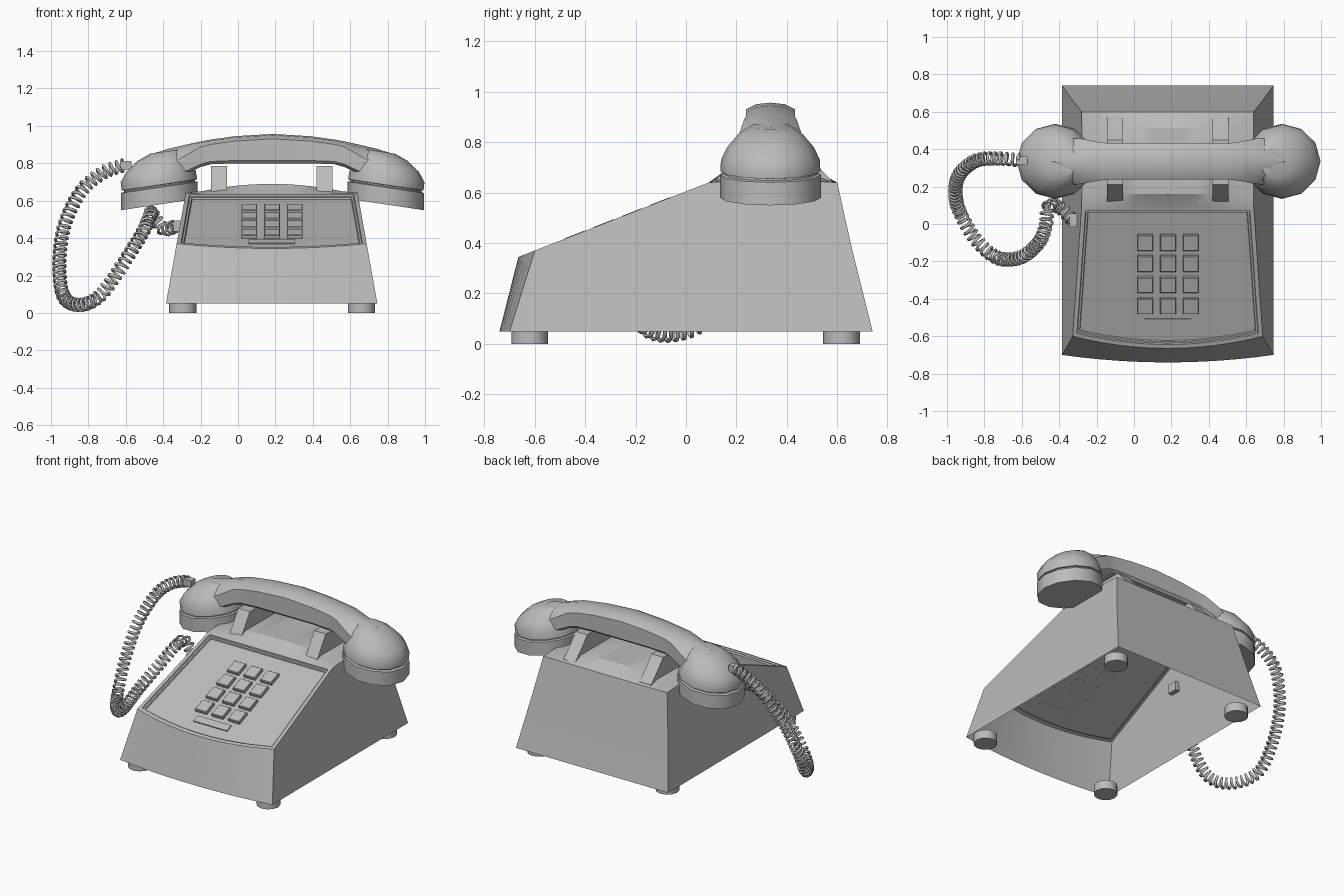
import bpy, bmesh, math
from mathutils import Vector

if "Cube" in bpy.data.objects:
    bpy.data.objects.remove(bpy.data.objects["Cube"])

grey = bpy.data.materials.new("warm_grey")
grey.diffuse_color = (0.5, 0.5, 0.5, 1)
grey.use_nodes = True
grey.node_tree.nodes["Principled BSDF"].inputs["Base Color"].default_value = grey.diffuse_color
CX, HX, HY = 0.18, 0.185, 0.335      # body centre x, handset centre x and y
SLOPE = 0.391                        # sloped keypad face
N = Vector((0, -SLOPE, 1)).normalized()
T = Vector((0, 1, SLOPE)).normalized()


def slope_z(y):
    return 0.64 + SLOPE * (y - 0.09)


def finish(name, bm, angle=35):
    me = bpy.data.meshes.new(name)
    bm.to_mesh(me)
    bm.free()
    ob = bpy.data.objects.new(name, me)
    bpy.context.collection.objects.link(ob)
    me.materials.append(grey)
    bpy.ops.object.select_all(action='DESELECT')
    ob.select_set(True)
    bpy.context.view_layer.objects.active = ob
    bpy.ops.object.shade_smooth_by_angle(angle=math.radians(angle))
    return ob


def loft(name, rings, angle=35):
    """Skin closed rings of points and cap both ends."""
    bm = bmesh.new()
    vs = [[bm.verts.new(p) for p in r] for r in rings]
    n = len(vs[0])
    for a, b in zip(vs, vs[1:]):
        for i in range(n):
            bm.faces.new((a[i], a[(i + 1) % n], b[(i + 1) % n], b[i]))
    bm.faces.new(vs[0])
    bm.faces.new(vs[-1])
    bmesh.ops.recalc_face_normals(bm, faces=bm.faces)
    return finish(name, bm, angle)


def rect(c, u, v):
    return [c - u - v, c + u - v, c + u + v, c - u + v]


# body shell, open underneath: rows of (y, z, front bow, hump height)
rows = [(-0.70, 0.05, 0.04, 0), (-0.60, slope_z(-0.60), 0.065, 0), (0.09, 0.64, 0, 0),
        (0.16, 0.645, 0, 0.045), (0.51, 0.645, 0, 0.045), (0.60, 0.64, 0, 0),
        (0.66, 0.37, 0, 0), (0.74, 0.05, 0, 0)]
COLS = 12
bm = bmesh.new()
grid = []
for k, (y, z, bow, hump) in enumerate(rows):
    hw = 0.565 - 0.105 * (z - 0.05) / 0.59
    row = []
    for i in range(COLS + 1):
        t = 2 * i / COLS - 1
        x = t * hw
        yy = y - bow * (1 - t * t)
        zz = slope_z(yy) if k == 1 else z + hump * max(0, 1 - (x / 0.4) ** 2)
        row.append(bm.verts.new((CX + x, yy, zz)))
    grid.append(row)
panel = []
for k in range(len(rows) - 1):
    for i in range(COLS):
        f = bm.faces.new((grid[k][i], grid[k][i + 1], grid[k + 1][i + 1], grid[k + 1][i]))
        if k == 1:
            panel.append(f)
bm.faces.new([r[0] for r in grid])
bm.faces.new([r[-1] for r in reversed(grid)])
bm.normal_update()
# stepped recess for the keypad panel
for thick, depth in ((0.022, 0), (0.003, -0.010), (0.010, 0), (0.003, -0.010)):
    bmesh.ops.inset_region(bm, faces=panel, thickness=thick, depth=depth, use_even_offset=True)
finish("body_shell", bm, 25)

# keypad buttons
for r in range(4):
    for c in range(3):
        y = -0.102 - r * 0.113
        p = Vector((0.06 + c * 0.122, y, slope_z(y))) - N * 0.021
        u = Vector((0.042, 0, 0))
        v = T * 0.045
        loft(f"button_{r}_{c}", [rect(p, u, v), rect(p + N * 0.019, u, v),
                                 rect(p + N * 0.023, u * 0.92, v * 0.92)], 20)

# label strip below the buttons
p = Vector((CX, -0.535, slope_z(-0.535))) - N * 0.021
loft("label_strip", [rect(p, Vector((0.125, 0, 0)), T * 0.025),
                     rect(p + N * 0.008, Vector((0.125, 0, 0)), T * 0.025)], 20)

# round feet
for i, x in enumerate((-0.295, 0.66)):
    for j, y in enumerate((-0.62, 0.617)):
        loft(f"foot_{i}_{j}", [[(x + 0.073 * math.cos(a * math.pi / 6),
                                 y + 0.073 * math.sin(a * math.pi / 6), z)
                                for a in range(12)] for z in (0, 0.058)])

# cradle supports
prof = [(0.12, 0.63), (0.12, 0.65), (0.21, 0.785), (0.45, 0.785), (0.505, 0.72), (0.578, 0.648),
        (0.578, 0.63)]
for s in (-1, 1):
    xc = CX + s * 0.282
    loft("cradle_left" if s < 0 else "cradle_right",
         [[(xc + dx, y, z) for y, z in prof] for dx in (-0.043, 0.043)], 20)

# handset grip: (distance from middle, half width, bottom, top)
half = [(0, 0.097, 0.80, 0.957), (0.2, 0.097, 0.80, 0.945), (0.33, 0.098, 0.795, 0.927),
        (0.385, 0.105, 0.78, 0.917), (0.47, 0.122, 0.74, 0.898), (0.56, 0.125, 0.73, 0.877),
        (0.64, 0.11, 0.73, 0.852), (0.70, 0.08, 0.73, 0.825)]
stations = [(-d, w, b, t) for d, w, b, t in reversed(half[1:])] + half
rings = []
for d, w, b, t in stations:
    q = max(0.016, 0.35 * max(0, abs(d) - 0.33))
    pts = [(-w * 0.85, b), (w * 0.85, b), (w, b + 0.015), (w, t - 0.01 - q), (w * 0.6, t - q * 0.4),
           (0, t), (-w * 0.6, t - q * 0.4), (-w, t - 0.01 - q), (-w, b + 0.015)]
    rings.append([(HX + d, HY + y, z) for y, z in pts])
loft("handset_grip", rings, 40)

# tilted ear and mouth cups: (height, radius, inward shift)
cup = [(0.095, 0.192, 0), (0.104, 0.192, 0), (0.106, 0.204, 0), (0.15, 0.203, 0),
       (0.20, 0.178, 0.012), (0.25, 0.132, 0.035), (0.278, 0.085, 0.06)]
cap = [(0, 0.207, 0), (0.092, 0.207, 0), (0.097, 0.192, 0)]
tilt = math.radians(8.5)


def cup_rings(table, s):
    out = []
    for h, r, dx in table:
        ring = []
        for i in range(12):
            a = i * math.pi / 6
            lx = dx + r * math.cos(a)
            X = -0.605 + lx * math.cos(tilt) - h * math.sin(tilt)
            if h < 0.12:                       # keep the rim walls upright
                X += h * math.sin(tilt)
            else:
                X += 0.106 * math.sin(tilt)
            Z = 0.58 + h * math.cos(tilt) + lx * math.sin(tilt)
            ring.append((HX - s * X, HY + r * 0.97 * math.sin(a), Z))
        out.append(ring)
    return out


for s, side in ((-1, "left"), (1, "right")):
    loft(f"handset_cup_{side}", cup_rings(cup, s), 40)
    loft(f"handset_cap_{side}", cup_rings(cap, s), 35)

# cord plugs at the handset and on the body side
X = Vector((1, 0, 0))
for name, c, hx, hy, hz in (("handset_plug", (-0.60, 0.34, 0.79), 0.03, 0.022, 0.022),
                            ("body_plug", (-0.315, 0.02, 0.465), 0.03, 0.035, 0.03)):
    c = Vector(c)
    loft(name, [rect(c + X * d, Vector((0, hy, 0)), Vector((0, 0, hz))) for d in (-hx, hx)])

# coiled cord: smooth path, then a helix around it
path = [Vector(p) for p in (
    (-0.61, 0.34, 0.79), (-0.72, 0.35, 0.75), (-0.84, 0.34, 0.65), (-0.93, 0.27, 0.46),
    (-0.955, 0.17, 0.25), (-0.93, 0.06, 0.085), (-0.84, -0.09, 0.043), (-0.73, -0.18, 0.10),
    (-0.61, -0.18, 0.27), (-0.51, -0.10, 0.43), (-0.47, 0.0, 0.52), (-0.46, 0.09, 0.53),
    (-0.40, 0.09, 0.45), (-0.33, 0.02, 0.465))]
fine = []
for i in range(len(path) - 1):
    p0, p1, p2, p3 = (path[max(0, i - 1)], path[i], path[i + 1], path[min(len(path) - 1, i + 2)])
    for k in range(50):
        t = k / 50
        fine.append(0.5 * (2 * p1 + (p2 - p0) * t + (2 * p0 - 5 * p1 + 4 * p2 - p3) * t * t
                           + (3 * p1 - p0 - 3 * p2 + p3) * t ** 3))
side = Vector((0, 0, 1))
dist, next_at, coil = 0.0, 0.0, []
PITCH, STEPS = 0.034, 10
for a, b in zip(fine, fine[1:]):
    d = b - a
    tan = d.normalized()
    side = (side - tan * side.dot(tan)).normalized()
    up = tan.cross(side)
    while next_at <= dist + d.length:
        ang = 2 * math.pi * next_at / PITCH
        coil.append(a + tan * (next_at - dist) + (side * math.cos(ang) + up * math.sin(ang)) * 0.032)
        next_at += PITCH / STEPS
    dist += d.length
cu = bpy.data.curves.new("cord_path", 'CURVE')
cu.dimensions = '3D'
cu.bevel_depth = 0.008
cu.bevel_resolution = 1
sp = cu.splines.new('POLY')
sp.points.add(len(coil) - 1)
for pt, co in zip(sp.points, coil):
    pt.co = (*co, 1)
tmp = bpy.data.objects.new("cord_helper", cu)
bpy.context.collection.objects.link(tmp)
bpy.context.view_layer.update()
me = bpy.data.meshes.new_from_object(tmp.evaluated_get(bpy.context.evaluated_depsgraph_get()))
bpy.data.objects.remove(tmp)
bm = bmesh.new()
bm.from_mesh(me)
finish("coiled_cord", bm, 60)
